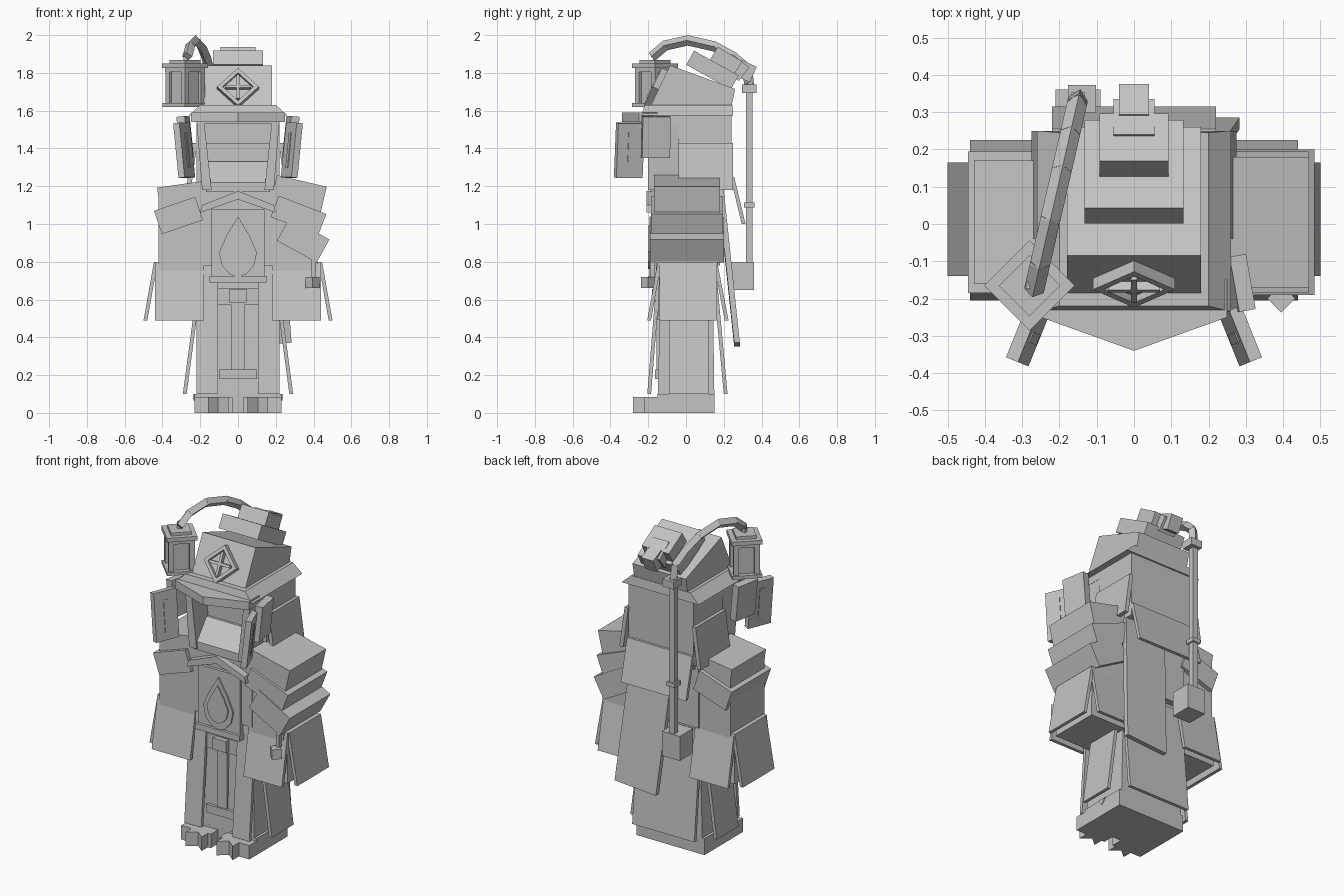
import bpy, bmesh
from math import radians
from mathutils import Vector, Euler, Quaternion

old = bpy.data.objects.get("Cube")
if old:
    bpy.data.objects.remove(old)

GREY = (0.55, 0.55, 0.55, 1)
stone = bpy.data.materials.new("plain grey")
stone.use_nodes = True
stone.diffuse_color = GREY
stone.node_tree.nodes["Principled BSDF"].inputs["Base Color"].default_value = GREY


def finish(name, bm, loc=(0, 0, 0), rot=(0, 0, 0)):
    bmesh.ops.recalc_face_normals(bm, faces=bm.faces)
    me = bpy.data.meshes.new(name)
    bm.to_mesh(me)
    bm.free()
    me.materials.append(stone)
    ob = bpy.data.objects.new(name, me)
    ob.location = loc
    ob.rotation_euler = Euler([radians(a) for a in rot])
    bpy.context.collection.objects.link(ob)
    return ob


def box(name, loc, size, rot=(0, 0, 0)):
    bm = bmesh.new()
    bmesh.ops.create_cube(bm, size=1)
    bmesh.ops.scale(bm, vec=size, verts=bm.verts)
    return finish(name, bm, loc, rot)


def span(name, x, y, z):
    """Box given by its low and high limit on each axis."""
    pairs = (x, y, z)
    return box(name, [(a + b) / 2 for a, b in pairs], [abs(b - a) for a, b in pairs])


def prism(name, outline, axis, lo, hi, loc=(0, 0, 0), rot=(0, 0, 0)):
    """Extrude a 2D outline along one axis, between two limits."""
    bm = bmesh.new()
    def ring(d):
        out = []
        for p in outline:
            co = list(p)
            co.insert(axis, d)
            out.append(bm.verts.new(co))
        return out
    a, b = ring(lo), ring(hi)
    bm.faces.new(a)
    bm.faces.new(b[::-1])
    n = len(a)
    for i in range(n):
        bm.faces.new((a[i], a[(i + 1) % n], b[(i + 1) % n], b[i]))
    return finish(name, bm, loc, rot)


def frustum(name, z0, r0, z1, r1, loc=(0, 0, 0), rot=(0, 0, 0)):
    """Tapered block; each rectangle is (x half width, y low, y high)."""
    bm = bmesh.new()
    bmesh.ops.create_cube(bm, size=2)
    for v in bm.verts:
        z, (w, y0, y1) = (z0, r0) if v.co.z < 0 else (z1, r1)
        v.co = (v.co.x * w, y0 if v.co.y < 0 else y1, z)
    return finish(name, bm, loc, rot)


def rod(name, p, q, w, roll=0):
    p, q = Vector(p), Vector(q)
    d = q - p
    ob = box(name, (p + q) / 2, (w, w, d.length + w * 0.3))
    turn = d.to_track_quat('Z', 'Y') @ Quaternion((0, 0, 1), radians(roll))
    ob.rotation_euler = turn.to_euler()


def flare(y0, z0, y1, z1, t=0.02):
    """Profile of a leaning plate from its top point to its bottom point."""
    return [(y0, z0), (y1, z1), (y1 + t, z1), (y0 + t, z0)]


# Plinth and robe
span("plinth", (-.23, .23), (-.15, .15), (0, .1))
frustum("robe", .09, (.215, -.15, .15), .82, (.19, -.13, .14))
span("robe_hem_band", (-.1, .1), (-.165, -.14), (.18, .23))
span("robe_center_strip", (-.035, .035), (-.155, -.13), (.23, .6))
span("belt", (-.19, .19), (-.15, .15), (.57, .66))
span("belt_buckle", (-.045, .045), (-.18, -.14), (.585, .655))
prism("robe_back_panel", flare(.14, .75, .2, .1), 0, -.21, .21)

# Torso and neck
span("torso", (-.21, .21), (-.165, .18), (.78, 1.2))
span("neck_collar", (-.19, .19), (-.17, .2), (1.14, 1.22))

# Chest plaque with gable and teardrop
span("plaque", (-.14, .14), (-.183, -.15), (.71, 1.08))
span("plaque_sill", (-.15, .15), (-.2, -.15), (.69, .725))
prism("plaque_gable", [(-.2, 1.06), (-.19, 1.1), (0, 1.175), (.19, 1.1), (.2, 1.06), (0, 1.13)],
      1, -.21, -.14)
half = [(0, 1.04), (.06, .94), (.1, .85), (.085, .78), (.045, .735), (0, .72)]
for name, k, depth in (("teardrop_rim", 1, -.193), ("teardrop_core", .72, -.2)):
    right = [(x * k, .87 + (z - .87) * k) for x, z in half]
    prism(name, right + [(-x, z) for x, z in right[-2:0:-1]], 1, depth, -.16)

# Head shell, recessed face and sloping chin
span("head_back", (-.22, .22), (-.04, .24), (1.18, 1.6))
span("head_top", (-.22, .22), (-.2, .2), (1.53, 1.6))
prism("chin_ramp", [(-.19, 1.17), (-.19, 1.22), (-.08, 1.33), (0, 1.33), (0, 1.17)], 0, -.17, .17)
prism("face_plate", [(-.18, 1.43), (.18, 1.43), (.14, 1.2), (-.14, 1.2)], 1, -.065, -.03)
prism("brim_visor", [(-.25, -.25), (0, -.34), (.25, -.25), (.25, -.15), (-.25, -.15)], 2, 1.54, 1.59)
frustum("brim_eaves", 1.575, (.26, -.235, .25), 1.63, (.2, -.22, .245))
prism("nape_flap", flare(.235, 1.25, .295, 1.0), 0, -.22, .22)
prism("back_tail", flare(.17, 1.16, .255, .35, .03), 0, .03, .31, rot=(0, -4.2, 0))

# Stepped hat leaning to the back
prism("hat_base", [(-.19, 1.62), (-.085, 1.84), (.26, 1.715), (.24, 1.62)], 0, -.18, .18)
for name, y, z, w, length, h, tilt in (
        ("hat_step_low", .14, 1.815, .265, .27, .085, -29),
        ("hat_step_high", .203, 1.85, .185, .15, .115, -31),
        ("hat_neck", .26, 1.83, .11, .12, .09, -38),
        ("hat_tip", .315, 1.81, .08, .09, .09, -25)):
    box(name, (0, y, z), (w, length, h), (tilt, 0, 0))

# Diamond crest on the hat front: backing, raised frame and cross bars
crest = dict(loc=(0, -.14, 1.71), rot=(-26, 0, 0))


def diamond(r):
    return [(-r, 0), (0, r), (r, 0), (0, -r)]


prism("crest_plate", diamond(.11), 1, -.02, .02, **crest)
for sx, sz in ((1, 1), (1, -1), (-1, 1), (-1, -1)):
    prism("crest_frame", [(.11 * sx, 0), (0, .11 * sz), (0, .082 * sz), (.082 * sx, 0)],
          1, -.04, -.01, **crest)
for name, w, h in (("crest_bar_flat", .07, .008), ("crest_bar_tall", .008, .07)):
    prism(name, [(-w, -h), (w, -h), (w, h), (-w, h)], 1, -.045, -.01, **crest)

# Mirrored parts: +x side first
for s, side in ((1, "left"), (-1, "right")):
    def sx(outline):
        return [(x * s, z) for x, z in outline]

    def lim(a, b):
        return min(a * s, b * s), max(a * s, b * s)

    # Foot with a notched toe
    prism(side + "_foot", sx([(.03, -.1), (.03, -.22), (.05, -.22), (.05, -.28), (.105, -.235),
                              (.16, -.28), (.16, -.22), (.23, -.22), (.23, -.1)]), 2, 0, .085)
    # Skirt panels
    prism(side + "_front_panel", flare(-.15, .78, -.205, .1), 0, *lim(.105, .22))
    prism(side + "_skirt_panel", sx(flare(.185, .75, .272, .1)), 1, -.09, .12)
    prism(side + "_hem_chevron", [(-.03, .1), (0, .065), (.03, .1)], 0, *lim(.22, .235))
    # Arm and flared cuff
    span(side + "_arm", lim(.18, .42), (-.16, .17), (.75, 1.19))
    frustum(side + "_cuff", .493, (.13, -.15, .16), .8, (.125, -.14, .155), (s * .31, 0, 0))
    prism(side + "_cuff_outer", sx(flare(.425, .8, .48, .49)), 1, -.14, .165)
    prism(side + "_cuff_front", flare(-.15, .8, -.205, .49), 0, *lim(.18, .44))
    prism(side + "_cuff_back", flare(.145, .8, .205, .49), 0, *lim(.18, .44))
    # Head side posts, shutters and ear flaps
    prism(side + "_face_post", sx([(.18, 1.55), (.22, 1.55), (.19, 1.18), (.14, 1.18)]), 1, -.2, .0)
    box(side + "_shutter", (s * .285, -.3, 1.39), (.035, .15, .29), (0, s * 6, s * 22))
    for k in (-1, 1):
        box(side + "_shutter_slot", (s * (.285 + k * .016), -.3 + k * .0065, 1.39),
            (.008, .03, .19), (0, s * 6, s * 22))
    box(side + "_temple_panel", (s * .28, -.16, 1.46), (.045, .15, .22), (0, s * 6, s * 10))
    prism(side + "_ear_flap", sx(flare(.215, 1.43, .25, 1.18, .025)), 1, -.04, .25)

# Shoulder plates
for name, x, z, w, d, h, turn in (
        ("left_shoulder_top", .32, 1.15, .27, .35, .16, 13),
        ("left_shoulder_middle", .32, 1.045, .27, .38, .12, 21),
        ("left_shoulder_bottom", .345, .915, .24, .39, .14, 29),
        ("right_shoulder_top", -.3, 1.14, .24, .33, .14, -8),
        ("right_shoulder_bottom", -.315, 1.045, .23, .38, .13, -19)):
    box(name, (x, .005, z), (w, d, h), (0, turn, 0))

# Hanging charm on the left cuff
span("charm_strap", (.39, .41), (-.19, -.165), (.72, .82))
box("charm", (.395, -.2, .69), (.053, .053, .06), (0, 0, 45))

# Staff with curved top
X, Y = -.15, .335
span("staff_foot", (X - .06, X + .06), (.23, .36), (.65, .8))
rod("staff_pole", (X, Y, .78), (X, Y, 1.74), .036)
box("staff_ring", (X, Y, 1.1), (.055, .055, .025))
box("staff_collar", (X + .01, Y, 1.715), (.075, .075, .045))
arc = [(.335, 1.73), (.325, 1.82), (.25, 1.885), (.15, 1.94), (.01, 1.972), (-.11, 1.945), (-.175, 1.89)]
pts = [(X - .23 * (Y - y), y, z) for y, z in arc]
for a, b in zip(pts, pts[1:]):
    rod("staff_arch", a, b, .038, 45)

# Lantern built from stacked square tiers
L = (-.28, -.165, 0)
box("lantern_hook", (L[0], L[1], 1.88), (.018, .018, .06))
for name, z0, z1, h in (("base", 1.62, 1.64, .085), ("glass", 1.63, 1.82, .058),
                        ("eave", 1.805, 1.825, .075), ("roof", 1.825, 1.85, .086),
                        ("cap", 1.85, 1.868, .058)):
    box("lantern_" + name, (L[0], L[1], (z0 + z1) / 2), (h * 2, h * 2, z1 - z0), (0, 0, 45))
for dx, dy in ((1, 0), (-1, 0), (0, 1), (0, -1)):
    box("lantern_post", (L[0] + dx * .083, L[1] + dy * .083, 1.725), (.03, .03, .18), (0, 0, 45))
